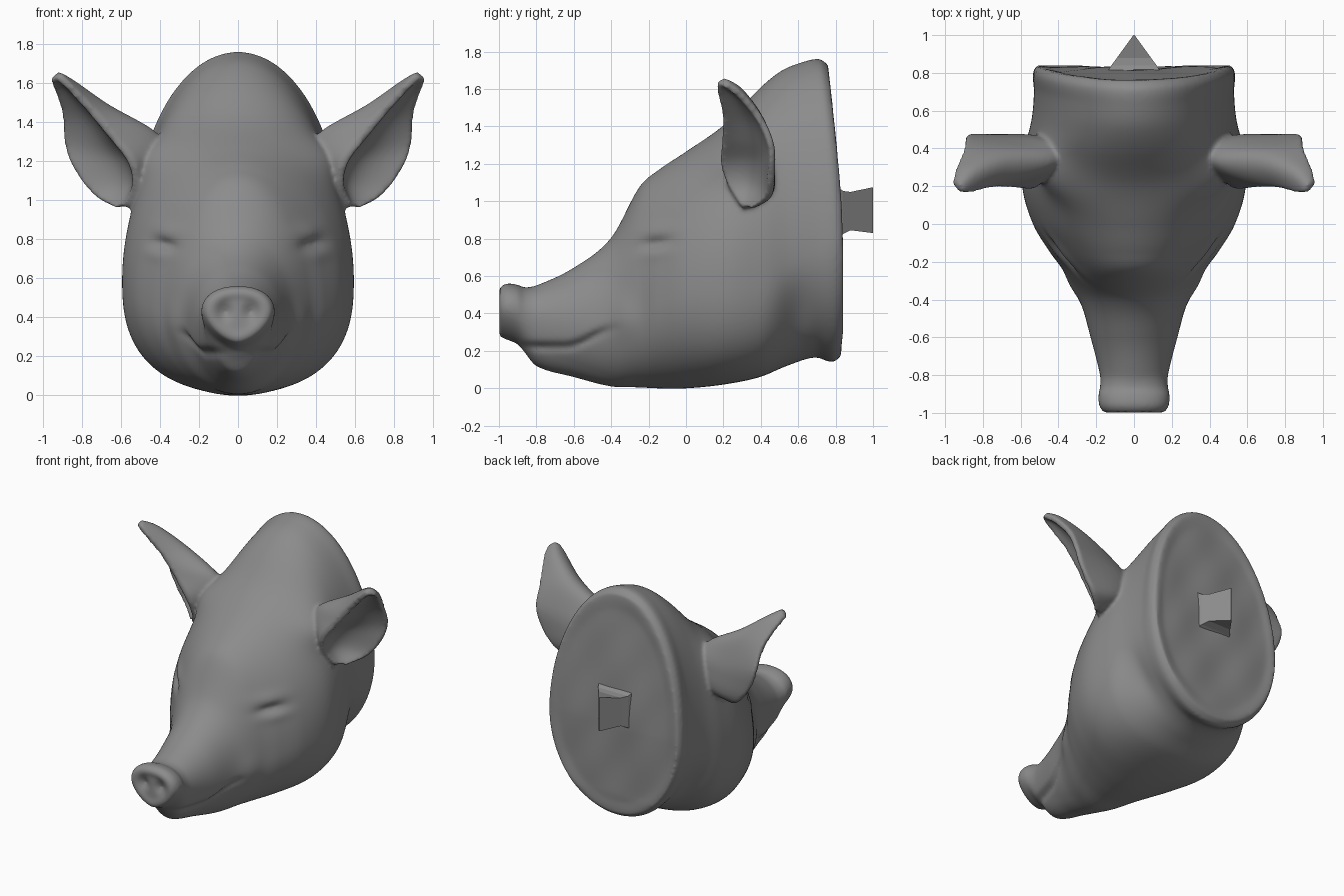
import bpy, bmesh, math
from mathutils import Vector

if "Cube" in bpy.data.objects:
    bpy.data.objects.remove(bpy.data.objects["Cube"])


def spline(rows, key, steps):
    """Smooth interpolation of table rows; key gives the parameter of a row."""
    k = [key(i) for i in range(len(rows))]
    n, out = len(rows), []

    def tangent(i, c):
        a, b = max(i - 1, 0), min(i + 1, n - 1)
        return (rows[b][c] - rows[a][c]) / (k[b] - k[a])

    for i in range(n - 1):
        h = k[i + 1] - k[i]
        for s in range(steps + (i == n - 2)):
            t = s / steps
            row = []
            for c in range(len(rows[0])):
                p, q = rows[i][c], rows[i + 1][c]
                row.append(p * (2*t**3 - 3*t*t + 1) + q * (3*t*t - 2*t**3)
                           + h * tangent(i, c) * (t**3 - 2*t*t + t)
                           + h * tangent(i + 1, c) * (t**3 - t*t))
            out.append(row)
    return out


def loft(bm, rings):
    """Skin closed rings of points and close both ends."""
    vs = [[bm.verts.new(p) for p in r] for r in rings]
    n = len(vs[0])
    faces = [bm.faces.new((a[j], a[(j+1) % n], b[(j+1) % n], b[j]))
             for a, b in zip(vs, vs[1:]) for j in range(n)]
    faces += [bm.faces.new(vs[0]), bm.faces.new(vs[-1])]
    bmesh.ops.recalc_face_normals(bm, faces=faces)


skin = bpy.data.materials.new("dark_grey")
skin.diffuse_color = (.26, .26, .26, 1)
skin.use_nodes = True
skin.node_tree.nodes["Principled BSDF"].inputs["Base Color"].default_value = skin.diffuse_color


def make(name, bm, smooth):
    me = bpy.data.meshes.new(name)
    bm.to_mesh(me)
    bm.free()
    me.materials.append(skin)
    ob = bpy.data.objects.new(name, me)
    bpy.context.collection.objects.link(ob)
    for p in me.polygons:
        p.use_smooth = smooth
    return ob


def step(a, b, v):
    t = min(max((v - a) / (b - a), 0), 1)
    return t * t * (3 - 2 * t)


def bump(y, z, cy, cz, sy, sz):
    return math.exp(-((y - cy) / sy) ** 2 - ((z - cz) / sz) ** 2)


# Head cross-sections: y, bottom, widest height, top, half width, upper and lower roundness
SECTIONS = [
    (-0.995, .275, .43, .54, .165, 2.2, 1.6),
    (-0.96, .26, .43, .56, .185, 2.2, 1.6),
    (-0.90, .235, .42, .553, .188, 2.2, 1.75),
    (-0.865, .195, .40, .54, .18, 2.1, 1.9),
    (-0.80, .118, .38, .55, .18, 2.0, 2.0),
    (-0.60, .06, .36, .645, .23, 2.0, 2.0),
    (-0.40, .01, .36, .805, .288, 2.0, 2.0),
    (-0.25, .005, .40, 1.075, .37, 2.0, 2.0),
    (-0.15, .0, .45, 1.165, .445, 2.0, 2.0),
    (0.00, .0, .52, 1.265, .535, 2.0, 2.15),
    (0.20, .02, .58, 1.405, .592, 2.0, 2.5),
    (0.40, .06, .62, 1.595, .578, 2.0, 2.6),
    (0.55, .12, .68, 1.695, .545, 2.0, 2.3),
    (0.70, .165, .75, 1.745, .53, 2.0, 2.1),
    (0.80, .14, .80, 1.76, .535, 2.0, 2.0),
    (0.84, .17, .80, 1.73, .515, 2.0, 2.0),
]


def lean(z):
    """How far the cut neck plane sits forward at a height."""
    return .09 * max(0, z - .8) ** 1.4 + .1 * max(0, .3 - z)


def sculpt(x, y, z):
    """Eyes, mouth line, ear roots, neck crease and the leaning back plane."""
    d = 0
    ez = .775 + .15 * (y + .16)
    d -= .035 * bump(y, z, -.16, ez, .075, .025)        # eye slit
    d += .008 * bump(y, z, -.15, ez - .06, .09, .03)    # lower lid
    d += .015 * bump(y, z, -.17, ez + .07, .10, .04)    # brow
    mz = .225 + .1 * step(-.65, -.36, y)
    fade = step(-.93, -.87, y) * (1 - step(-.5, -.32, y))
    d -= .025 * fade * math.exp(-((z - mz) / .02) ** 2)  # mouth line
    d -= .018 * fade * step(.02, -.03, z - mz) if z < mz else 0
    d += .015 * bump(y, z, -.33, .38, .07, .1)          # cheek
    d += .07 * bump(y, z, .24, 1.24, .15, .13)          # ear root
    d -= .045 * bump(y, z, .60, .38, .09, .2)           # neck crease
    x *= 1 + d / max(abs(x), .15)
    return x, y - lean(z) * step(.2, .84, y), z


def section(row, n=220):
    y, zb, zm, zt, w, nt, nb = row
    pts = []
    for j in range(n):
        a = 2 * math.pi * j / n
        c, s = math.cos(a), math.sin(a)
        e = nt if s > 0 else nb
        h = zt - zm if s > 0 else zm - zb
        pts.append((w * math.copysign(abs(c) ** (2 / e), c), y,
                    zm + h * math.copysign(abs(s) ** (2 / e), s)))
    return pts


rings = [[sculpt(*p) for p in section(r)] for r in spline(SECTIONS, lambda i: SECTIONS[i][0], 9)]

# Snout disc with nostrils
front = []
for i in range(1, 20):
    f = i / 20
    ring = []
    for x, _, z in rings[0]:
        x, z = x * f, .42 + (z - .42) * f
        y = -1.003 + .008 * f ** 6 + .012 * (1 - step(.6, .85, f))
        y += .028 * bump(abs(x), z, .065, .43, .032, .04)
        ring.append((x, y, z))
    front.append(ring)

# Cut neck surface, slightly hollow and uneven
back = []
for i in range(23, 0, -1):
    f = i / 24
    ring = []
    for x, _, z in rings[-1]:
        x, z = x * f, .85 + (z - .85) * f
        wave = math.sin(15 * x + 4 * z) * math.sin(9 * z + 3 * x) * (1 - f ** 6)
        ring.append((x, .84 - lean(z) - .01 * step(.97, .85, f) + .006 * wave, z))
    back.append(ring)

bm = bmesh.new()
loft(bm, front + rings + back)

# Ear sections, bottom to tip: front rim, back rim, outer shell, inner hollow
EAR = [
    (.59, .30, .965, .63, .34, .96, .55, .35, .97, .60, .32, .97),
    (.545, .23, 1.08, .74, .42, 1.03, .45, .43, 1.08, .58, .36, 1.08),
    (.57, .19, 1.20, .84, .44, 1.16, .38, .41, 1.24, .62, .37, 1.20),
    (.67, .20, 1.33, .89, .44, 1.29, .44, .37, 1.355, .70, .36, 1.31),
    (.77, .20, 1.45, .90, .38, 1.43, .67, .35, 1.49, .78, .32, 1.44),
    (.87, .175, 1.56, .935, .28, 1.55, .84, .28, 1.61, .88, .25, 1.565),
    (.935, .17, 1.625, .96, .20, 1.61, .925, .21, 1.66, .945, .185, 1.625),
]


def arc(a, m, b, n=16):
    c = 2 * m - (a + b) / 2
    return [a * (1-t)**2 + c * 2*t*(1-t) + b * t*t for t in (i / n for i in range(n + 1))]


def thick(rim, hollow, out):
    """Offset of a rim point square to the hollow, towards the shell."""
    t = (rim - hollow[0]).normalized()
    v = out - t * out.dot(t) + Vector((0, .03, .02))
    v -= t * v.dot(t)
    return v.normalized() * .036


def ear(side):
    loops = []
    for r in spline(EAR, lambda i: i, 8):
        f, b, o, i = (Vector(r[k:k + 3]) for k in (0, 3, 6, 9))
        inner = arc(b, i, f)
        fo = f + thick(f, inner[-2:], o - i)
        bo = b + thick(b, inner[1:], o - i)
        loops.append([(side * p.x, p.y, p.z) for p in arc(fo, o, bo) + inner])
    loft(bm, loops)


ear(1)
ear(-1)

# Fuse head and ears into one soft skin
head = make("animal_head", bm, True)
fuse = head.modifiers.new("fuse", 'REMESH')
fuse.mode = 'VOXEL'
fuse.voxel_size = .0115
fuse.use_smooth_shade = True
soft = head.modifiers.new("soften", 'SMOOTH')
soft.factor = .5
soft.iterations = 8

# Wedge-shaped bone stub on the back
bm = bmesh.new()
loft(bm, [[(-w, y, lo), (w, y, lo), (w, y, hi), (-w, y, hi)] for y, w, lo, hi in
          ((.79, .15, .79, 1.09), (.84, .12, .825, 1.055), (.88, .09, .845, 1.05), (1.0, .003, .83, 1.075))])
make("neck_bone", bm, False)
